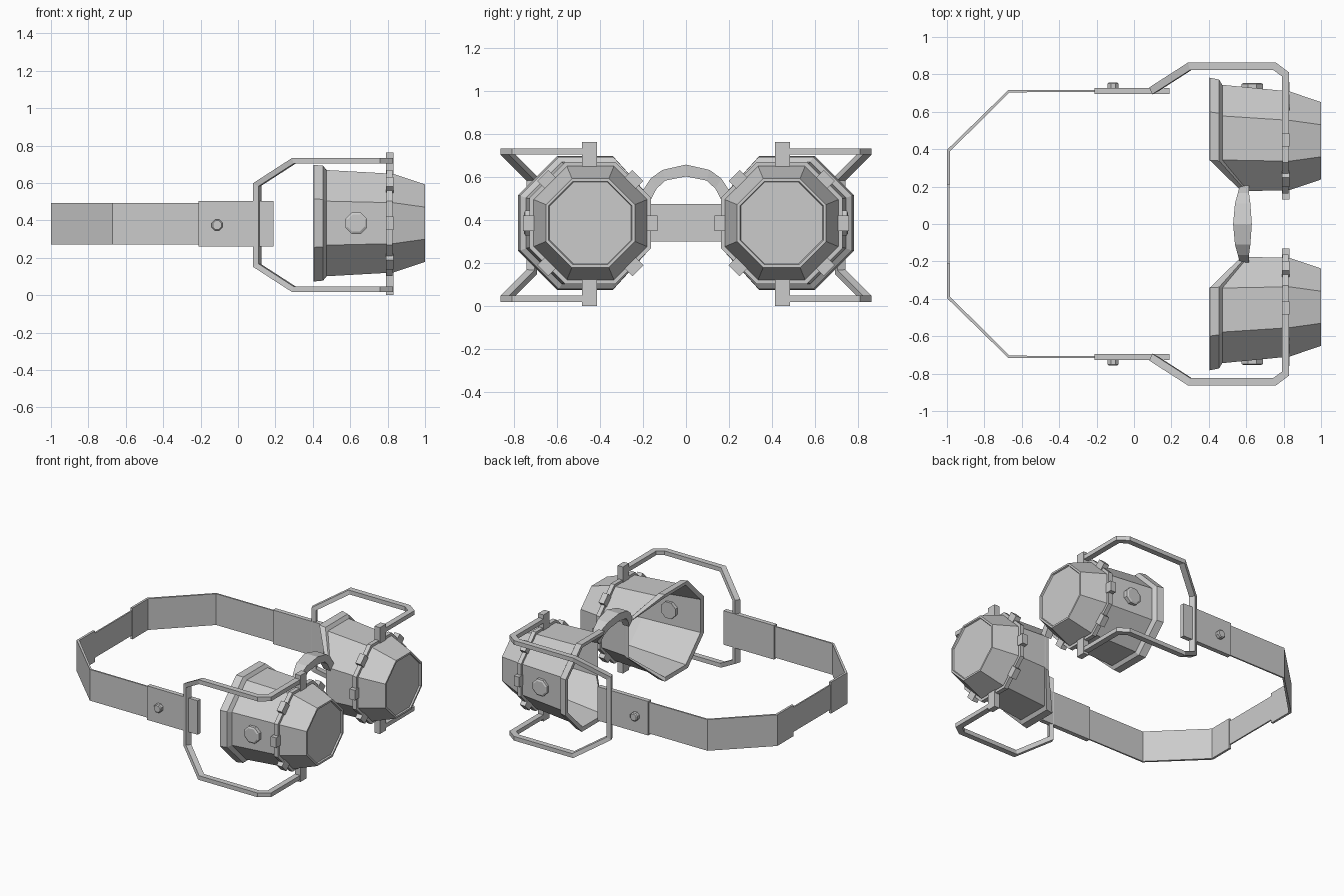
import bpy, bmesh, math
from mathutils import Vector, Matrix

if "Cube" in bpy.data.objects:
    bpy.data.objects.remove(bpy.data.objects["Cube"])

grey = bpy.data.materials.new("plain_grey")
grey.diffuse_color = (0.6, 0.6, 0.6, 1)
grey.use_nodes = True
grey.node_tree.nodes["Principled BSDF"].inputs["Base Color"].default_value = grey.diffuse_color
CZ = 0.385          # height of the lens centres


def finish(bm, name):
    bmesh.ops.recalc_face_normals(bm, faces=bm.faces)
    me = bpy.data.meshes.new(name)
    bm.to_mesh(me)
    bm.free()
    me.materials.append(grey)
    ob = bpy.data.objects.new(name, me)
    bpy.context.collection.objects.link(ob)
    return ob


def loft(name, loops, wrap=False):
    """Skin a list of equal-length point loops; cap the ends or join them."""
    bm = bmesh.new()
    rows = [[bm.verts.new(p) for p in loop] for loop in loops]
    pairs = list(zip(rows, rows[1:]))
    if wrap:
        pairs.append((rows[-1], rows[0]))
    else:
        bm.faces.new(rows[0])
        bm.faces.new(rows[-1])
    n = len(rows[0])
    for a, b in pairs:
        for i in range(n):
            j = (i + 1) % n
            bm.faces.new((a[i], a[j], b[j], b[i]))
    return finish(bm, name)


def box(name, lo, hi, matrix=Matrix()):
    lo, hi = Vector(lo), Vector(hi)
    bm = bmesh.new()
    bmesh.ops.create_cube(bm, size=1)
    for v in bm.verts:
        v.co = matrix @ Vector([(lo[k] + hi[k]) / 2 + v.co[k] * (hi[k] - lo[k]) for k in range(3)])
    return finish(bm, name)


def side_box(name, s, x0, x1, y0, y1, z0, z1):
    ys = sorted((s * y0, s * y1))
    return box(name, (x0, ys[0], z0), (x1, ys[1], z1))


def octagon(s, x, cy, ap, nose_x=None):
    """Flat-sided octagon facing x; the two nose-side corners may sit further forward."""
    r = ap / math.cos(math.pi / 8)
    pts = []
    for k in range(8):
        a = math.pi / 8 + k * math.pi / 4
        nose = nose_x is not None and math.cos(a) < -0.9
        y = max(cy + r * math.cos(a), 0.175) if nose else cy + r * math.cos(a)
        pts.append((nose_x if nose else x, s * y, CZ + r * math.sin(a)))
    return pts


def rivet(name, s, x, z, r, y0, y1):
    loops = [[(x + q * r * math.cos(math.pi / 8 + k * math.pi / 4), s * y,
               z + q * r * math.sin(math.pi / 8 + k * math.pi / 4)) for k in range(8)]
             for y, q in ((y0, 1), (y1 - 0.006, 1), (y1, 0.8))]
    loft(name, loops)


def sweep(name, path, corners, s, flip):
    """Mitred sweep of a section along a path, mirrored in y by s and in z by flip."""
    path = [Vector(p) for p in path]
    cur = [path[0] + Vector(c) for c in corners]
    loops = [cur]
    for i in range(1, len(path)):
        d = (path[i] - path[i - 1]).normalized()
        n = d if i == len(path) - 1 else d + (path[i + 1] - path[i]).normalized()
        cur = [c + d * ((path[i] - c).dot(n) / d.dot(n)) for c in cur]
        loops.append(cur)
    loops = [[(p.x, s * p.y, 2 * 0.375 - p.z if flip else p.z) for p in l] for l in loops]
    loft(name, loops)


for s, side in ((1, "left"), (-1, "right")):
    # hollow eye cup with flared rim, tapered nose and inset lens
    loft("eye_cup_" + side, [
        octagon(s, 0.97, 0.445, 0.185), octagon(s, 0.83, 0.445, 0.245),
        octagon(s, 0.41, 0.465, 0.285, 0.585), octagon(s, 0.405, 0.47, 0.312, 0.575),
        octagon(s, 0.455, 0.465, 0.307, 0.60), octagon(s, 0.472, 0.46, 0.284, 0.61),
        octagon(s, 0.83, 0.445, 0.264), octagon(s, 1.0, 0.445, 0.207),
        octagon(s, 1.0, 0.445, 0.194), octagon(s, 0.99, 0.445, 0.190)])

    # clamp band around the cup with clips on each face
    loft("clamp_band_" + side, [octagon(s, x, 0.445, a) for x, a in
         ((0.795, 0.255), (0.795, 0.283), (0.825, 0.283), (0.825, 0.255))], wrap=True)
    for k in range(8):
        if k % 4 == 2:
            continue
        m = Matrix.Translation((0, s * 0.445, CZ)) @ Matrix.Rotation(k * math.pi / 4, 4, 'X')
        box("clamp_clip_" + side, (0.79, 0.255, -0.036), (0.832, 0.313, 0.036), m)
    side_box("top_post_" + side, s, 0.79, 0.832, 0.415, 0.483, 0.63, 0.762)
    side_box("bottom_post_" + side, s, 0.79, 0.832, 0.415, 0.483, 0.0, 0.14)

    # bent wire frame holding the cup to the strap
    path = [(0.81, 0.45, 0.718), (0.81, 0.80, 0.718), (0.752, 0.843, 0.718),
            (0.298, 0.843, 0.718), (0.103, 0.718, 0.592), (0.103, 0.718, 0.375)]
    section = [(-0.02, 0, -0.015), (0.02, 0, -0.015), (0.02, 0, 0.015), (-0.02, 0, 0.015)]
    for flip, level in ((False, "upper"), (True, "lower")):
        sweep(f"{level}_frame_{side}", path, section, s, flip)

    # strap end plate and rivets
    side_box("strap_plate_" + side, s, -0.21, 0.19, 0.695, 0.727, 0.26, 0.503)
    rivet("strap_rivet_" + side, s, -0.112, 0.375, 0.031, 0.72, 0.756)
    rivet("cup_rivet_" + side, s, 0.632, CZ, 0.062, 0.70, 0.755)

    # side strap, wrapping round to the back
    rows = [(-0.20, 0.716, -0.20, 0.706), (-0.672, 0.716, -0.666, 0.704),
            (-1.0, 0.396, -0.984, 0.388), (-1.0, 0.212, -0.984, 0.212)]
    loft("side_strap_" + side, [[(xo, s * yo, 0.27), (xi, s * yi, 0.27),
                                 (xi, s * yi, 0.493), (xo, s * yo, 0.493)]
                                for xo, yo, xi, yi in rows])

# narrow strap section at the back
box("back_strap", (-0.997, -0.22, 0.298), (-0.987, 0.22, 0.474))

# arched nose bridge: y, x range, lower and upper edge (lower y, upper y differ slightly)
half = [(0.165, 0.205, 0.565, 0.615, 0.49, 0.53), (0.137, 0.165, 0.555, 0.615, 0.545, 0.592),
        (0.095, 0.11, 0.54, 0.622, 0.583, 0.632), (0.0, 0.0, 0.53, 0.63, 0.602, 0.657)]
rows = half + [(-r[0], -r[1]) + r[2:] for r in half[-2::-1]]
loft("nose_bridge", [[(x0, yl, zl), (x1, yl, zl), (x1, yh, zh), (x0, yh, zh)]
                     for yl, yh, x0, x1, zl, zh in rows])
